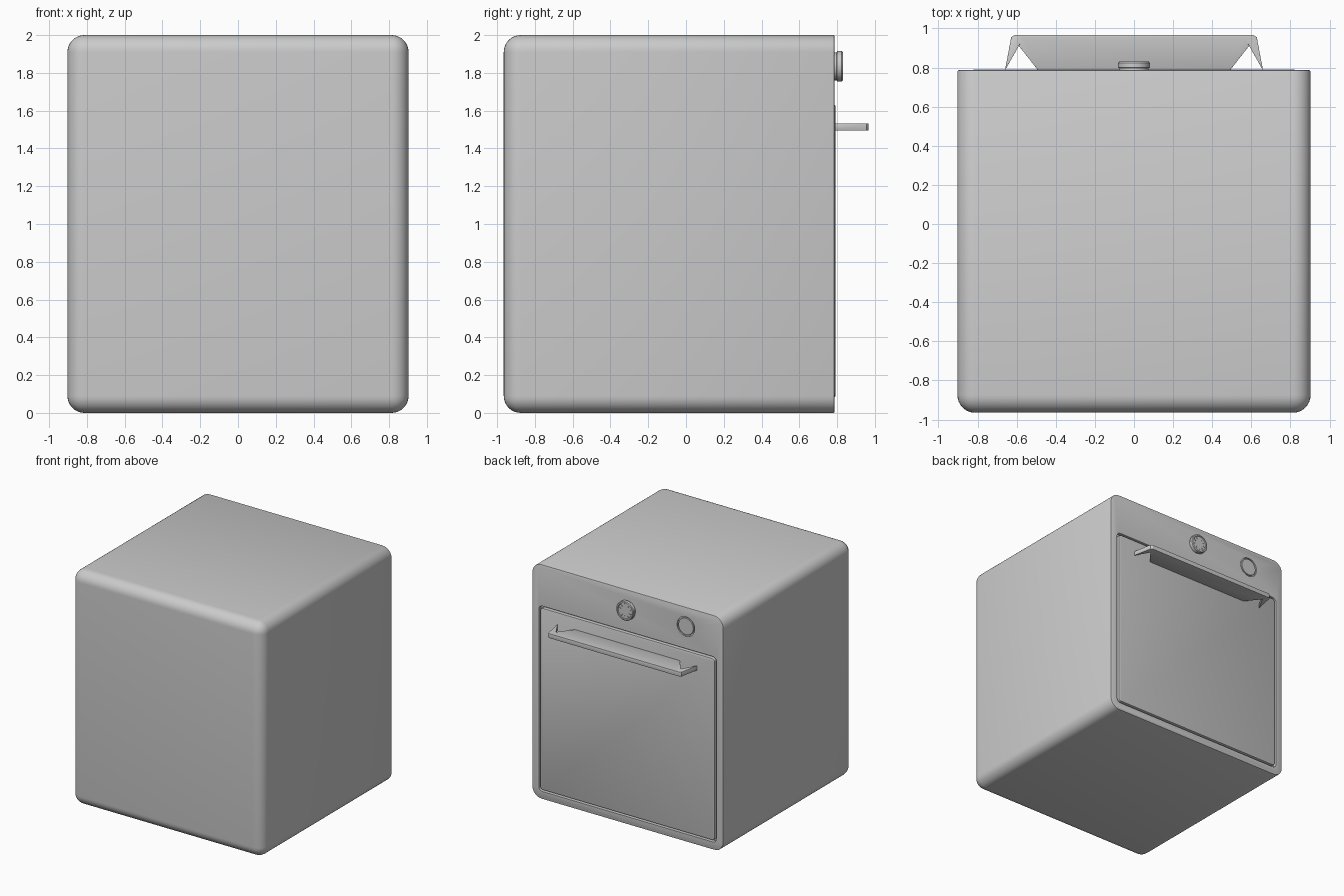
import bpy, bmesh
from math import sin, cos, pi, radians
from mathutils import Vector, Matrix

if "Cube" in bpy.data.objects:
    bpy.data.objects.remove(bpy.data.objects["Cube"])

FACE = 0.787      # y of the fascia
KNOB_Z = 1.835


def finish(bm, name, bevel=0, segs=2):
    bmesh.ops.recalc_face_normals(bm, faces=bm.faces)
    me = bpy.data.meshes.new(name)
    bm.to_mesh(me)
    bm.free()
    ob = bpy.data.objects.new(name, me)
    bpy.context.collection.objects.link(ob)
    if bevel:
        m = ob.modifiers.new("Bevel", 'BEVEL')
        m.width, m.segments, m.limit_method = bevel, segs, 'ANGLE'
        m.angle_limit = radians(25)
        run(ob, lambda: bpy.ops.object.modifier_apply(modifier="Bevel"))
    return ob


def run(ob, op):
    bpy.ops.object.select_all(action='DESELECT')
    ob.select_set(True)
    bpy.context.view_layer.objects.active = ob
    op()


def smooth(ob):
    run(ob, lambda: bpy.ops.object.shade_smooth_by_angle(angle=radians(35)))


def prism(name, pts, push, bevel=0, segs=2):
    bm = bmesh.new()
    f = bm.faces.new([bm.verts.new(p) for p in pts])
    ext = bmesh.ops.extrude_face_region(bm, geom=[f])
    vs = [g for g in ext['geom'] if isinstance(g, bmesh.types.BMVert)]
    bmesh.ops.translate(bm, verts=vs, vec=push)
    # extrusion may keep the source face as the open end, so close it if lost
    bmesh.ops.holes_fill(bm, edges=bm.edges, sides=0)
    return finish(bm, name, bevel, segs)


def rounded_rect(x, z0, z1, r, y, n=6):
    corners = [(x - r, z1 - r, 0), (-x + r, z1 - r, 1), (-x + r, z0 + r, 2), (x - r, z0 + r, 3)]
    return [(cx + r * cos((q + i / n) * pi / 2), y, cz + r * sin((q + i / n) * pi / 2))
            for cx, cz, q in corners for i in range(n + 1)]


def lathe(name, prof, x, z, n=48):
    """Spin (radius, y) points about a y-parallel axis; end rings are capped."""
    bm = bmesh.new()
    rings = [[bm.verts.new((x + r * cos(2 * pi * i / n), y, z + r * sin(2 * pi * i / n)))
              for i in range(n)] for r, y in prof]
    for a, b in zip(rings, rings[1:]):
        for i in range(n):
            j = (i + 1) % n
            bm.faces.new((a[i], a[j], b[j], b[i]))
    bm.faces.new(rings[0])
    bm.faces.new(rings[-1])
    return finish(bm, name)


# Body: box rounded everywhere but around the fascia, which gets a tiny edge
back = -0.965
bm = bmesh.new()
bmesh.ops.create_cube(bm, size=1, matrix=Matrix.Translation((0, (FACE + back) / 2, 1))
                      @ Matrix.Diagonal((1.806, FACE - back, 2, 1)))
on_face = lambda e: all(v.co.y > FACE - 1e-4 for v in e.verts)
bmesh.ops.bevel(bm, geom=[e for e in bm.edges if not on_face(e)], offset=0.09,
                segments=8, profile=0.5, affect='EDGES', clamp_overlap=True)
bmesh.ops.bevel(bm, geom=[e for e in bm.edges if on_face(e)], offset=0.008,
                segments=2, profile=0.5, affect='EDGES', clamp_overlap=True)
body = finish(bm, "oven_body")

# Pockets for the door and the round dial window
cutters = [prism("door_pocket", rounded_rect(0.838, 0.066, 1.648, 0.035, FACE - 0.03), Vector((0, 0.1, 0))),
           lathe("dial_pocket", [(0.083, FACE - 0.012), (0.083, FACE + 0.1)], -0.55, KNOB_Z)]
for c in cutters:
    m = body.modifiers.new("Cut", 'BOOLEAN')
    m.operation, m.solver, m.object = 'DIFFERENCE', 'EXACT', c
    run(body, lambda: bpy.ops.object.modifier_apply(modifier="Cut"))
    bpy.data.objects.remove(c)
smooth(body)

# Door panel sitting in its pocket
door = prism("oven_door", rounded_rect(0.822, 0.082, 1.632, 0.025, FACE - 0.032),
             Vector((0, 0.036, 0)), 0.006)
smooth(door)

# Handle: half outline mirrored in x, extruded upwards
half = [(0.66, 0.785), (0.628, 0.955), (0.612, 0.966)]
inner = [(0.577, 0.932), (0.588, 0.91), (0.49, 0.785)]
outline = half + [(-x, y) for x, y in reversed(half)] \
    + [(-x, y) for x, y in reversed(inner)][::-1] + inner[::-1]
handle = prism("door_handle", [(x, y, 1.494) for x, y in outline], Vector((0, 0, 0.038)), 0.004)
smooth(handle)

# Knob with a rim and recessed face
knob = lathe("control_knob", [(0.074, FACE - 0.005), (0.074, 0.797), (0.081, 0.80), (0.081, 0.824),
                              (0.076, 0.83), (0.066, 0.83), (0.062, 0.825)], 0, KNOB_Z)
smooth(knob)

# Raised tick marks around the knob face
bm = bmesh.new()
for i in range(10):
    turn = Matrix.Translation((0, 0.826, KNOB_Z)) @ Matrix.Rotation(2 * pi * i / 10, 4, 'Y')
    bmesh.ops.create_cube(bm, size=1, matrix=turn @ Matrix.Translation((0, 0, 0.048))
                          @ Matrix.Diagonal((0.006, 0.005, 0.016, 1)))
finish(bm, "knob_ticks")

# Dial window disc inside its round groove
dial = lathe("dial_window", [(0.072, FACE - 0.014), (0.072, FACE - 0.002), (0.07, FACE)], -0.55, KNOB_Z)
smooth(dial)
